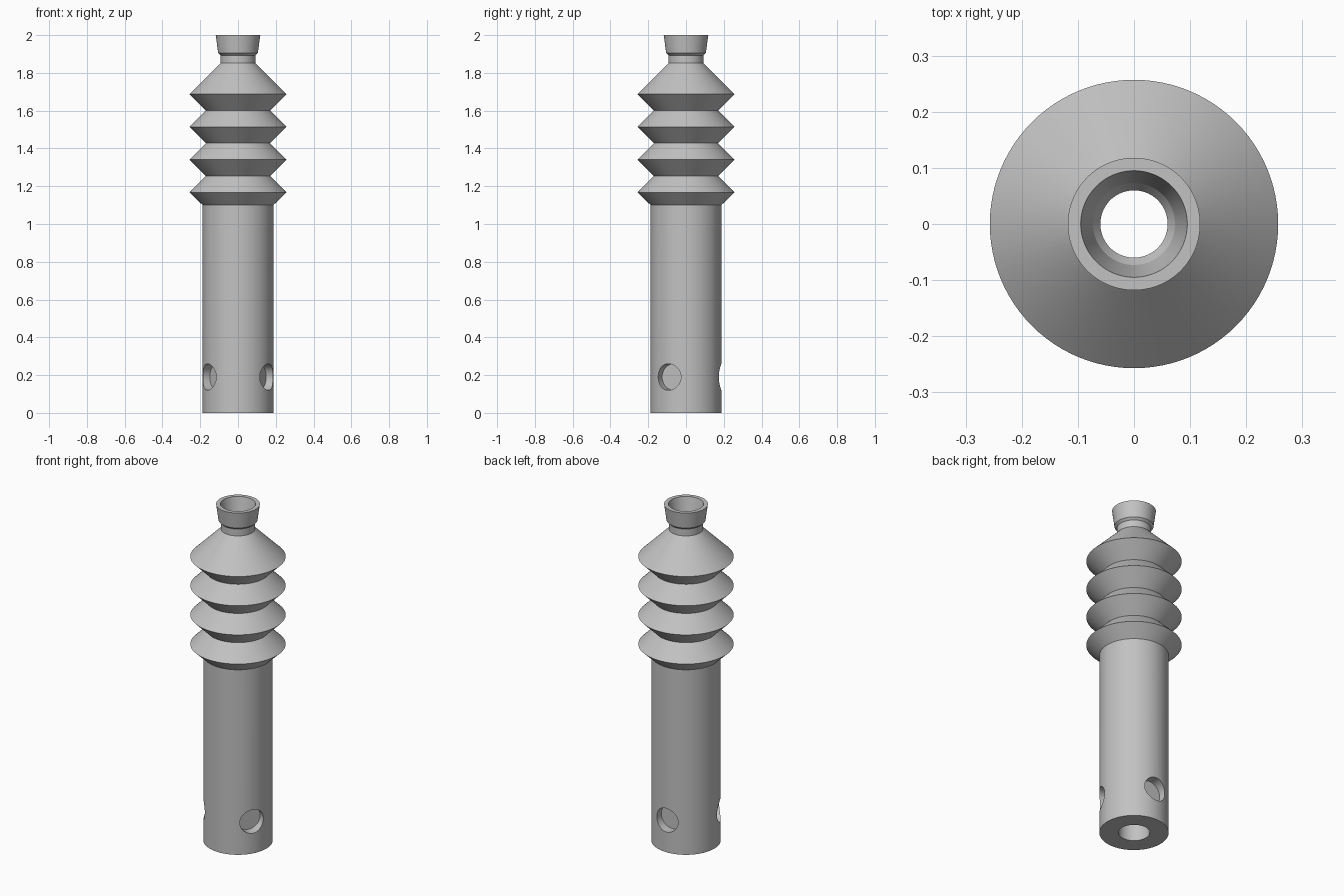
import bpy, bmesh, math
from mathutils import Matrix, Vector

if "Cube" in bpy.data.objects:
    bpy.data.objects.remove(bpy.data.objects["Cube"])

SEG = 96

grey = bpy.data.materials.new("plain grey")
grey.diffuse_color = (0.54, 0.54, 0.54, 1)
grey.use_nodes = True
grey.node_tree.nodes["Principled BSDF"].inputs["Base Color"].default_value = grey.diffuse_color


def lathe(name, profile):
    """Revolve a closed (radius, z) loop around the z axis."""
    bm = bmesh.new()
    rings = []
    for i in range(SEG):
        a = 2 * math.pi * i / SEG
        rings.append([bm.verts.new((r * math.cos(a), r * math.sin(a), z)) for r, z in profile])
    n = len(profile)
    for i in range(SEG):
        p, q = rings[i], rings[(i + 1) % SEG]
        for j in range(n):
            k = (j + 1) % n
            bm.faces.new((p[j], q[j], q[k], p[k]))
    bmesh.ops.recalc_face_normals(bm, faces=bm.faces[:])
    mesh = bpy.data.meshes.new(name)
    bm.to_mesh(mesh)
    bm.free()
    mesh.materials.append(grey)
    obj = bpy.data.objects.new(name, mesh)
    bpy.context.collection.objects.link(obj)
    return obj


# Outer profile: tube, four bellows ridges, neck and flared cup
outer = [(0.187, 0), (0.187, 1.10)]
for i in range(4):
    z = 1.167 + 0.1735 * i
    outer.append((0.257, z))
    if i < 3:
        outer.append((0.17, z + 0.087))
outer += [(0.092, 1.852), (0.092, 1.893), (0.105, 1.905), (0.118, 2.0)]

# Inner profile: cup, throat and long bore
inner = [(0.095, 2.0), (0.073, 1.90), (0.06, 1.88), (0.06, 1.80), (0.085, 1.72), (0.085, 0)]

body = lathe("bellows_tube", outer + inner)

# Three round pockets near the foot, 120 degrees apart
bm = bmesh.new()
for deg in (-30, 90, 210):
    d = Vector((math.cos(math.radians(deg)), math.sin(math.radians(deg)), 0))
    m = Matrix.Translation(d * 0.2315 + Vector((0, 0, 0.19))) @ d.to_track_quat('Z', 'Y').to_matrix().to_4x4()
    bmesh.ops.create_cone(bm, cap_ends=True, segments=48, radius1=0.07, radius2=0.07, depth=0.2, matrix=m)
mesh = bpy.data.meshes.new("pocket_cutter")
bm.to_mesh(mesh)
bm.free()
mesh.materials.append(grey)
cutter = bpy.data.objects.new("pocket_cutter", mesh)
bpy.context.collection.objects.link(cutter)
cutter.hide_render = True

mod = body.modifiers.new("pockets", 'BOOLEAN')
mod.operation = 'DIFFERENCE'
mod.solver = 'EXACT'
mod.object = cutter

bpy.context.view_layer.objects.active = body
body.select_set(True)
bpy.ops.object.modifier_apply(modifier=mod.name)
bpy.data.objects.remove(cutter, do_unlink=True)

bpy.ops.object.shade_smooth_by_angle(angle=math.radians(20))
